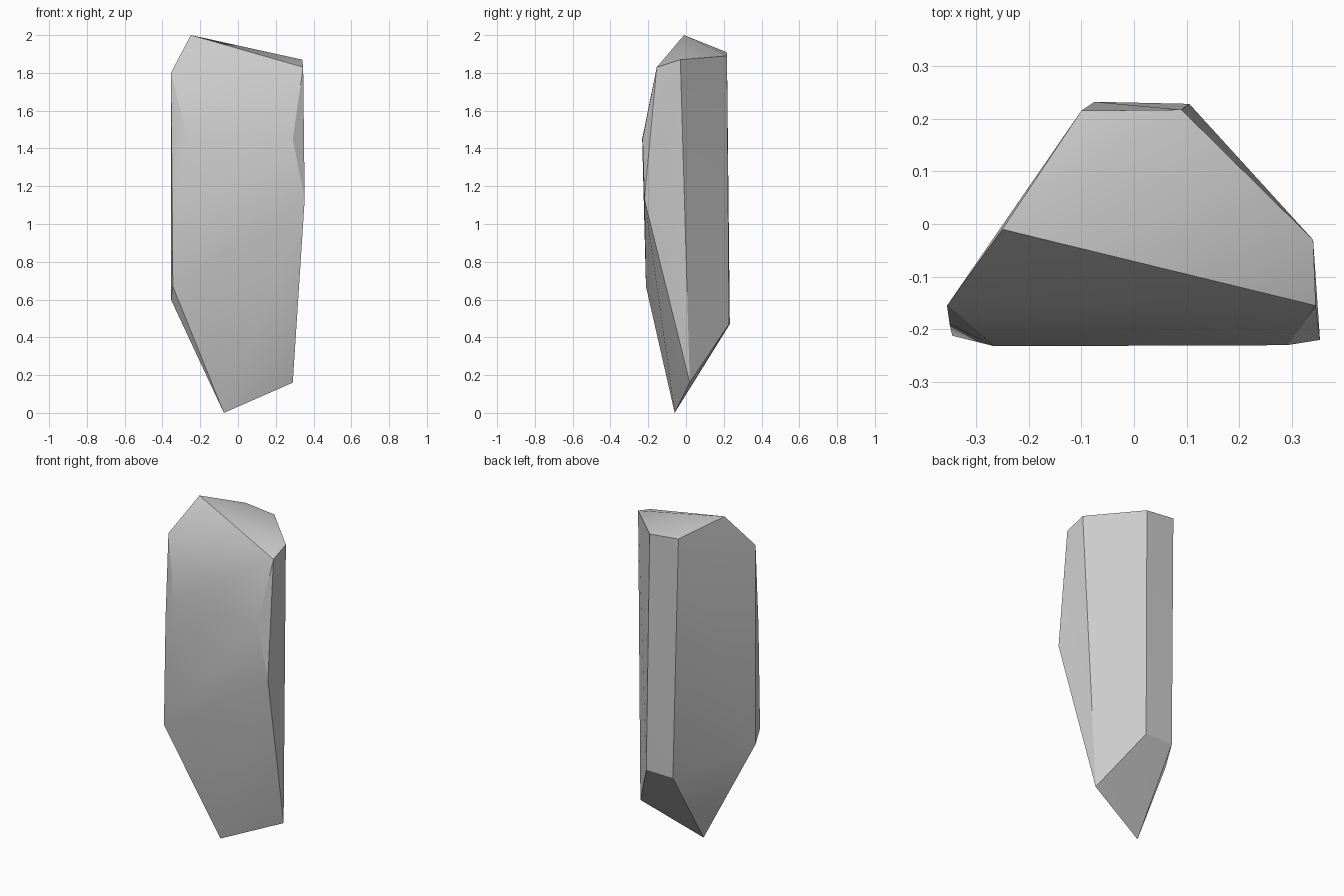
import bpy
import bmesh
import math

cube = bpy.data.objects.get("Cube")
if cube:
    bpy.data.objects.remove(cube, do_unlink=True)

# Plain stone grey
stone = bpy.data.materials.new("stone_grey")
stone.use_nodes = True
grey = (0.6, 0.6, 0.6, 1)
stone.diffuse_color = grey
stone.node_tree.nodes["Principled BSDF"].inputs["Base Color"].default_value = grey

# Corners of the cut stone
crown = [(-0.25, -0.01, 2), (0.345, -0.155, 1.83), (0.34, -0.03, 1.87),
         (0.09, 0.217, 1.89), (-0.1, 0.215, 1.91), (-0.355, -0.155, 1.8)]
front_ridge = [(0.29, -0.23, 1.45), (-0.265, -0.232, 1.45),
               (0.353, -0.22, 1.13), (-0.35, -0.19, 1.3)]
lower_side = [(-0.355, -0.155, 0.6), (-0.345, -0.212, 0.67)]
back_foot = [(0.105, 0.228, 0.47), (-0.075, 0.232, 0.47)]
tip = [(-0.075, -0.06, 0), (0.29, 0.02, 0.16)]

# Wrap the corners in flat facets
bm = bmesh.new()
for corner in crown + front_ridge + lower_side + back_foot + tip:
    bm.verts.new(corner)
bmesh.ops.convex_hull(bm, input=bm.verts)
bmesh.ops.dissolve_limit(bm, angle_limit=math.radians(1.5),
                         verts=bm.verts, edges=bm.edges)
bmesh.ops.recalc_face_normals(bm, faces=bm.faces)
mesh = bpy.data.meshes.new("crystal_shard")
bm.to_mesh(mesh)
bm.free()
mesh.materials.append(stone)

shard = bpy.data.objects.new("crystal_shard", mesh)
bpy.context.collection.objects.link(shard)

# Soft front, crisp facet edges
bpy.ops.object.select_all(action="DESELECT")
shard.select_set(True)
bpy.context.view_layer.objects.active = shard
bpy.ops.object.shade_smooth_by_angle(angle=math.radians(30))
